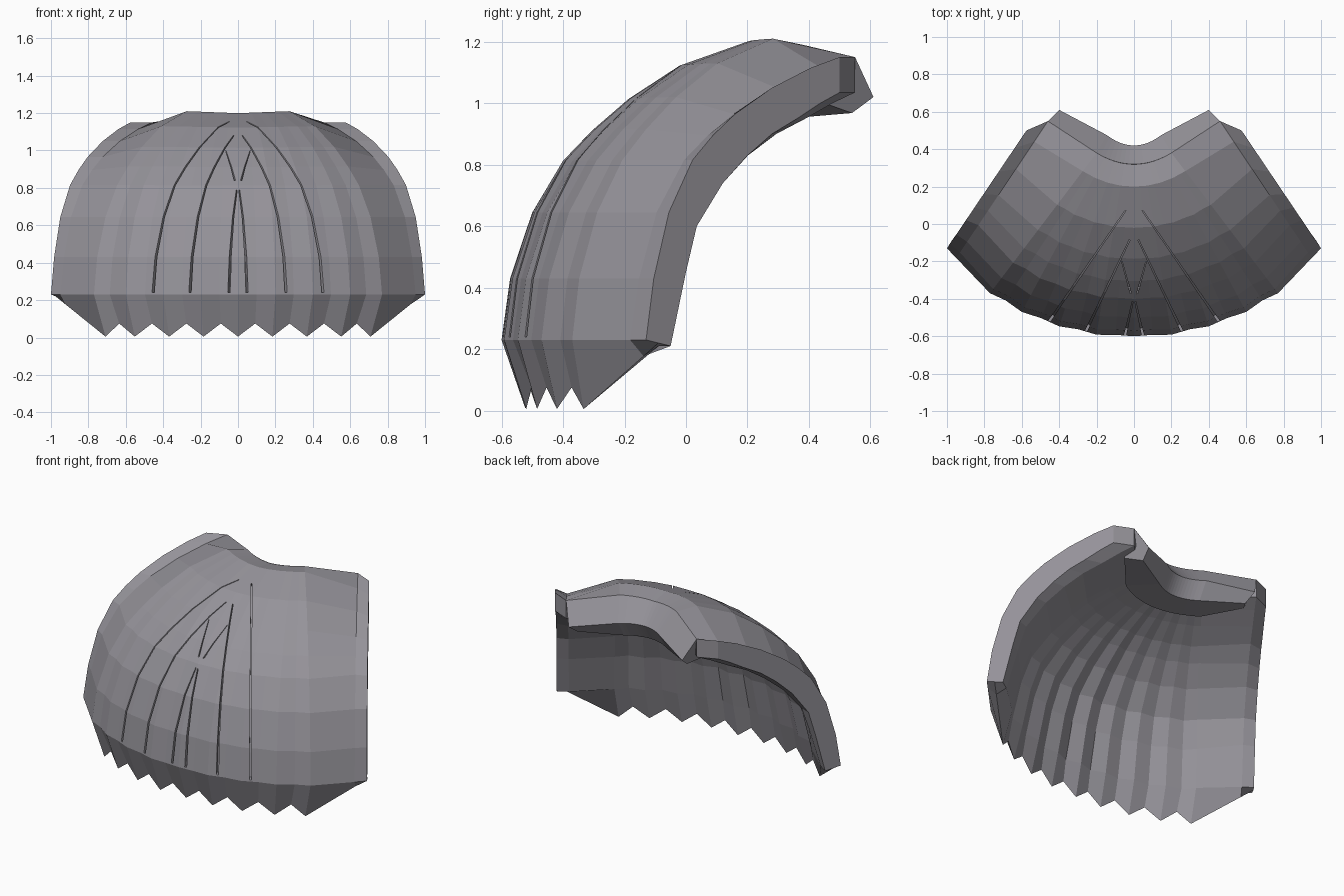
import bpy, bmesh, math
from mathutils import Vector
from mathutils.bvhtree import BVHTree

if "Cube" in bpy.data.objects:
    bpy.data.objects.remove(bpy.data.objects["Cube"])

grey = bpy.data.materials.new("warm grey")
grey.diffuse_color = (0.30, 0.29, 0.32, 1)
grey.use_nodes = True
grey.node_tree.nodes["Principled BSDF"].inputs["Base Color"].default_value = grey.diffuse_color


def make_object(name, bm):
    bmesh.ops.recalc_face_normals(bm, faces=bm.faces)
    mesh = bpy.data.meshes.new(name)
    bm.to_mesh(mesh)
    bm.free()
    mesh.materials.append(grey)
    obj = bpy.data.objects.new(name, mesh)
    bpy.context.collection.objects.link(obj)
    return obj


def loft(bm, loops):
    """Skin closed loops into a solid; each end is a ladder of quads."""
    rows = [[bm.verts.new(p) for p in loop] for loop in loops]
    n = len(rows[0])
    for a, b in zip(rows, rows[1:]):
        for i in range(n):
            j = (i + 1) % n
            bm.faces.new((a[i], a[j], b[j], b[i]))
    for row in (rows[0], rows[-1]):
        half = n // 2
        m = half * 2
        for i in range(half - 1):
            bm.faces.new((row[i], row[i + 1], row[m - 2 - i], row[m - 1 - i]))
        if n % 2:
            bm.faces.new((row[0], row[m - 1], row[m]))


# arch profiles: (fraction of horizontal run, height), for the middle and the sides
OUTER = [(0, .23), (.03, .43), (.108, .645), (.217, .815), (.32, .915),
         (.45, 1.02), (.63, 1.13), (.87, 1.21), (1, 1.19)]
INNER = [(.93, 1.03), (.85, 1.0), (.74, .96), (.60, .90), (.50, .84),
         (.37, .74), (.245, .60), (.18, .44), (.125, .21)]
SIDE_OUTER = [(0, .23), (.04, .43), (.118, .645), (.24, .815), (.345, .895),
              (.46, .965), (.65, 1.05), (.85, 1.115), (1, 1.15)]
SIDE_INNER = [(1, 1.035), (.9, 1.0), (.78, .95), (.65, .90), (.524, .83),
              (.397, .74), (.262, .60), (.206, .45), (.127, .21)]
# half plan of the lower rim; pleat tips and valleys alternate, last two are the side
RIM = [(0, -.60), (.10, -.60), (.20, -.592), (.30, -.57), (.40, -.547),
       (.50, -.51), (.60, -.47), (.69, -.415), (.77, -.37), (.95, -.182), (1, -.13)]
LAST = len(RIM) - 1
SIDE_TOP = {LAST - 1: (.46, .55), LAST: (.575, .50)}
SIDE_LOW = {LAST - 1: (.922, -.138, .177), LAST: (.975, -.09, .22)}


def top_edge(index):
    k = min(RIM[index][0] / .77, 1)
    return SIDE_TOP.get(index, (.20 * k, .32 + .06 * k * k))


def column(index, side):
    """Cross-section loop of the shell at one rim point."""
    x, y = RIM[index]
    at_side = index in SIDE_TOP
    valley = index % 2 == 1 and not at_side
    k = min(x / .77, 1)
    tx, ty = top_edge(index)
    pts = []
    for s, z in SIDE_OUTER if at_side else OUTER:
        s += .008 * (1 - s) if valley else 0
        pts.append((x + (tx - x) * s, y + (ty - y) * s, z - (0 if at_side else .012 * (1 - k) * s)))
    for s, z in SIDE_INNER if at_side else INNER:
        if not at_side:
            s += (-.022 if valley else .012) * (1 - s)
        pts.append((x + (tx - x) * s, y + (ty - y) * s, z))
    tip = (x * .92, y * (.87 + .03 * k), .075 if valley else .005)
    pts.append(SIDE_LOW.get(index, tip))
    return [(px * side, py, pz) for px, py, pz in pts]


def lip_section(index, side):
    """Four-sided section of the hanging collar behind the top edge."""
    k = min(RIM[index][0] / .77, 1)
    if index in SIDE_TOP:
        sec = [(.46, .55, 1.15), (.40, .61, 1.02), (.385, .54, .968), (.45, .45, 1.0)]
    else:
        sec = [(*top_edge(index), 1.18 + .01 * k),
               (.145 * k, .42 + .055 * k * k, 1.06),
               (.15 * k, .36 + .05 * k * k, .957),
               (.28 * k, .17 + .09 * k * k, .965)]
    return [(x * side, y, z) for x, y, z in sec]


def full_width(section, last):
    return ([section(i, -1) for i in range(last, 0, -1)]
            + [section(i, 1) for i in range(last + 1)])


# curved pleated shell
bm = bmesh.new()
loft(bm, full_width(column, LAST))
bmesh.ops.recalc_face_normals(bm, faces=bm.faces)
tree = BVHTree.FromBMesh(bm)
shell = make_object("pleated_shell", bm)

# hanging collar along the top edge
bm = bmesh.new()
loft(bm, full_width(lip_section, LAST - 1))
make_object("top_collar", bm)


def slit(name, start, end, z_low, z_high, width=.013):
    """Thin curved cutter that follows the outer surface."""
    start = Vector((*start, 0))
    d = (Vector((*end, 0)) - start).normalized()
    across = Vector((-d.y, d.x, 0)) * width / 2
    loops = []
    for i in range(19):
        t = i / 18
        z = z_low + (z_high - z_low) * t
        hit = tree.ray_cast(start - d + Vector((0, 0, z)), d)[0]
        if hit is None:
            continue
        out = d * -.04 + Vector((0, 0, .035 * t))
        taper = across * (1 - .6 * t)
        loops.append([hit + out + taper, hit + out - taper,
                      hit - out - taper, hit - out + taper])
    b = bmesh.new()
    loft(b, loops)
    cutter = make_object(name, b)
    cutter.hide_render = True
    cutter.hide_viewport = True
    mod = shell.modifiers.new(name, "BOOLEAN")
    mod.operation, mod.solver, mod.object = "DIFFERENCE", "EXACT", cutter


# slits between the overlapping slats, mirrored
for tag, s in (("left", -1), ("right", 1)):
    slit("inner_slit_" + tag, (.05 * s, -.605), (.006 * s, -.41), .24, .79)
    slit("upper_slit_" + tag, (.012 * s, -.39), (.065 * s, -.2), .84, 1.0, .007)
    slit("middle_slit_" + tag, (.26 * s, -.58), (.04 * s, -.12), .24, 1.08)
    slit("outer_slit_" + tag, (.46 * s, -.53), (.15 * s, -.08), .24, 1.155)
